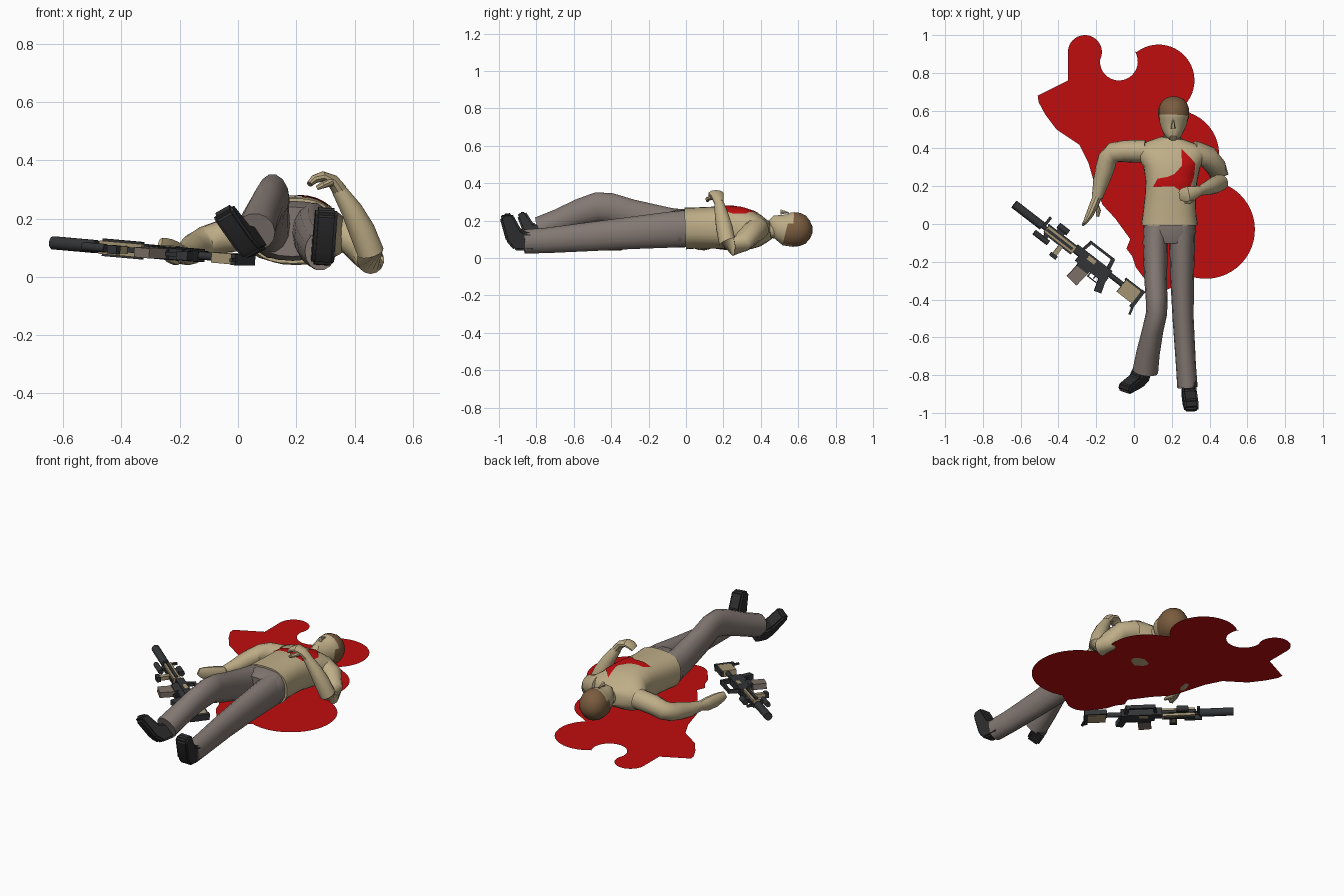
import bpy, bmesh, math
from mathutils import Vector, Matrix
from mathutils.bvhtree import BVHTree

if "Cube" in bpy.data.objects:
    bpy.data.objects.remove(bpy.data.objects["Cube"])


def material(name, rgb):
    m = bpy.data.materials.new(name)
    m.diffuse_color = [((c / 255 + .055) / 1.055) ** 2.4 for c in rgb] + [1]
    m.use_nodes = True
    m.node_tree.nodes["Principled BSDF"].inputs["Base Color"].default_value = m.diffuse_color
    return m


TAN = material("tan cloth and skin", (190, 173, 135))
GREY = material("trouser grey", (132, 121, 115))
BLACK = material("boot black", (46, 46, 48))
HAIR = material("hair brown", (122, 92, 62))
RED = material("red", (192, 13, 14))
METAL = material("gun dark", (52, 53, 55))
GUNTAN = material("gun tan", (168, 152, 118))
MAG = material("magazine brown", (128, 115, 106))


def finish(name, bm, mats, angle=40, recalc=True):
    if recalc:
        bmesh.ops.recalc_face_normals(bm, faces=bm.faces)
    me = bpy.data.meshes.new(name)
    bm.to_mesh(me)
    bm.free()
    ob = bpy.data.objects.new(name, me)
    bpy.context.collection.objects.link(ob)
    for m in mats:
        me.materials.append(m)
    if angle:
        bpy.ops.object.select_all(action='DESELECT')
        ob.select_set(True)
        bpy.context.view_layer.objects.active = ob
        bpy.ops.object.shade_smooth_by_angle(angle=math.radians(angle))
    return ob


def tube(name, pts, mat, ref=(0, 0, 1), n=14, power=1.0, extra=None, rule=None):
    """Loft of oval rings; each point is x, y, z, half width, half height."""
    bm = bmesh.new()
    P = [Vector(p[:3]) for p in pts]
    rings = []
    for i, p in enumerate(pts):
        t = (P[min(i + 1, len(P) - 1)] - P[max(i - 1, 0)]).normalized()
        side = t.cross(Vector(ref)).normalized()
        up = side.cross(t)
        ring = []
        for k in range(n):
            a = 2 * math.pi * k / n
            c, s = math.cos(a), math.sin(a)
            c = math.copysign(abs(c) ** power, c)
            s = math.copysign(abs(s) ** power, s)
            ring.append(bm.verts.new(P[i] + side * c * p[3] + up * s * p[-1]))
        rings.append(ring)
    for r0, r1 in zip(rings, rings[1:]):
        for k in range(n):
            bm.faces.new((r0[k], r0[(k + 1) % n], r1[(k + 1) % n], r1[k]))
    bm.faces.new(rings[0][::-1])
    bm.faces.new(rings[-1])
    if rule:
        for f in bm.faces:
            f.material_index = int(rule(f.calc_center_median()))
    return finish(name, bm, [mat] + ([extra] if extra else []))


def arc(cx, cy, r, a0, a1, n=24):
    return [(cx + r * math.cos(math.radians(a0 + (a1 - a0) * i / n)),
             cy + r * math.sin(math.radians(a0 + (a1 - a0) * i / n))) for i in range(n + 1)]


def flat(pts, z):
    bm = bmesh.new()
    f = bm.faces.new([bm.verts.new((x, y, z)) for x, y in pts])
    f.normal_update()
    if f.normal.z < 0:
        f.normal_flip()
    bmesh.ops.triangulate(bm, faces=bm.faces[:])
    return bm


# Pool on the ground
pool = [(-.51, .68), (-.35, .76)] + arc(-.26, .91, .09, 180, -28)
pool += arc(-.08, .86, .1, 184, 392) + arc(.13, .76, .19, 128, -50)
pool += arc(.22, .37, .23, 68, -28) + arc(.38, -.03, .26, 68, -110)
pool += arc(.15, -.25, .1, -62, -150, 8)
pool += [(.01, -.23), (-.01, -.17), (-.04, -.13), (-.02, -.08), (-.1, .03), (-.165, .1),
         (-.2, .18), (-.24, .32), (-.29, .42), (-.41, .5), (-.47, .58), (-.505, .645)]
finish("pool", flat(pool, .045), [RED], 0, False)

# Torso
torso = tube("torso", [(.188, -.005, .158, .15, .112), (.188, .05, .16, .142, .11), (.192, .14, .162, .135, .112),
                       (.197, .22, .162, .136, .115), (.2, .3, .155, .15, .115), (.2, .36, .147, .185, .1),
                       (.2, .4, .145, .18, .083), (.2, .43, .145, .13, .062), (.203, .455, .147, .06, .045)],
             TAN, n=28, power=.8)

# Wound patch laid over the chest
bm = flat([(.25, .4), (.3, .35), (.325, .32), (.318, .25), (.3, .2), (.24, .18), (.21, .2), (.1, .195),
           (.125, .24), (.18, .25), (.215, .265), (.255, .31)], 1)
bmesh.ops.subdivide_edges(bm, edges=bm.edges[:], cuts=5, use_grid_fill=True)
bvh = BVHTree.FromObject(torso, bpy.context.evaluated_depsgraph_get())
for v in bm.verts:
    hit = bvh.ray_cast(v.co, Vector((0, 0, -1)))
    v.co.z = hit[0].z + .005 if hit[0] else .16
finish("wound", bm, [RED], 40, False)

# Head, neck, hair
tube("neck", [(.2, .41, .148, .055, .05), (.203, .46, .15, .045, .045), (.207, .53, .145, .045, .05)], TAN)
tube("head", [(.207, .455, .212, .02, .02), (.207, .475, .192, .045, .05), (.207, .505, .17, .062, .073),
              (.208, .54, .155, .074, .092), (.21, .575, .152, .082, .094), (.21, .61, .152, .082, .09),
              (.21, .64, .15, .07, .076), (.21, .662, .15, .05, .05), (.21, .675, .15, .02, .02)],
     TAN, n=18, extra=HAIR, rule=lambda c: c.y > .545 + max(0, c.z - .14) * .4)
tube("nose", [(.207, .505, .245, .013, .016), (.207, .53, .245, .008, .008), (.207, .55, .24, .004, .004)], TAN, n=6)

# Arms and hands
tube("right_arm", [(.06, .385, .15, .06), (-.05, .385, .14, .058), (-.11, .378, .12, .055), (-.14, .345, .105, .052),
                   (-.155, .29, .095, .05), (-.175, .22, .082, .042), (-.195, .14, .08, .029)], TAN)
tube("right_hand", [(-.192, .15, .08, .024, .026), (-.212, .1, .08, .024, .042), (-.235, .05, .09, .02, .042),
                    (-.255, .015, .105, .013, .032), (-.268, -.002, .115, .008, .02)], TAN, n=10)
tube("right_thumb", [(-.205, .11, .06, .014), (-.188, .07, .055, .013), (-.192, .04, .06, .008)], TAN, n=8)
tube("left_arm", [(.31, .38, .155, .065), (.39, .355, .135, .06), (.435, .3, .085, .055), (.455, .25, .058, .048),
                  (.455, .22, .085, .046), (.425, .205, .16, .045), (.39, .19, .23, .037), (.345, .175, .3, .025)],
     TAN, ref=(0, 1, 0))
tube("left_hand", [(.35, .177, .295, .026), (.325, .168, .33, .022, .034), (.29, .16, .345, .018, .042),
                   (.262, .155, .335, .015, .038), (.245, .15, .318, .01, .03)], TAN, ref=(0, 1, 0), n=10)
tube("left_thumb", [(.32, .14, .325, .014), (.29, .115, .315, .012), (.27, .115, .305, .008)], TAN,
     ref=(1, 1, 0), n=8)

# Trousers
tube("hips", [(.188, .03, .16, .13, .1), (.188, -.04, .158, .142, .103), (.188, -.1, .155, .12, .085)],
     GREY, n=20, power=.8)
tube("left_trouser_leg", [(.255, .0, .157, .07, .1), (.255, -.1, .15, .068, .098), (.255, -.3, .133, .062, .088),
                          (.26, -.5, .115, .056, .08), (.275, -.75, .093, .053, .069), (.283, -.865, .088, .054, .066)],
     GREY)
tube("right_trouser_leg", [(.12, 0, .16, .07, .1), (.112, -.1, .18, .066, .092), (.115, -.3, .232, .06, .085),
                           (.12, -.41, .268, .057, .082), (.12, -.47, .272, .056, .082), (.1, -.56, .245, .056, .075),
                           (.075, -.68, .195, .062, .068), (.06, -.78, .155, .068, .068)], GREY)

# Boots: side profile in (along leg, toward toe), extruded sideways
BOOT = [(-.05, .04), (.02, .06), (.07, .15), (.115, .148), (.135, .125), (.1, 0), (.06, -.045), (-.05, -.05)]


def boot(name, origin, leg, toe, half=.038):
    leg, toe = Vector(leg), Vector(toe)
    side = leg.cross(toe).normalized() * half
    bm = bmesh.new()
    a, b = [[bm.verts.new(Vector(origin) + leg * p + toe * q + side * s) for p, q in BOOT] for s in (-1, 1)]
    bm.faces.new(a)
    bm.faces.new(b[::-1])
    n = len(BOOT)
    for i in range(n):
        bm.faces.new((a[i], b[i], b[(i + 1) % n], a[(i + 1) % n]))
    bmesh.ops.recalc_face_normals(bm, faces=bm.faces)
    bmesh.ops.bevel(bm, geom=bm.edges[:], offset=.01, segments=2, affect='EDGES', clamp_overlap=True)
    finish(name, bm, [BLACK])


boot("left_boot", (.29, -.86, .088), (.05, -1, 0), (.06, 0, 1))
boot("right_boot", (.04, -.785, .12), (-.2, -.72, -.1), (-.5, -.1, .82))

# Rifle lying on its side: u from muzzle to butt, v toward the sights, w upward
U = Vector((.79, -.61, -.07)).normalized()
V = Vector((.61, .79, 0)).normalized()
W = U.cross(V)
GUN = Matrix.Translation((-.635, .105, .117)) @ Matrix((U, V, W)).transposed().to_4x4()


def gbox(name, u0, u1, v0, v1, w, mat, lean=0, wc=0):
    bm = bmesh.new()
    M = Matrix.Translation(((u0 + u1) / 2, (v0 + v1) / 2, wc)) @ Matrix.Rotation(math.radians(lean), 4, 'Z')
    bmesh.ops.create_cube(bm, size=1, matrix=GUN @ M @ Matrix.Diagonal((u1 - u0, v1 - v0, w, 1)))
    finish("rifle_" + name, bm, [mat], 0)


def gcyl(name, u0, u1, v, r, mat, w=0, n=14):
    bm = bmesh.new()
    M = Matrix.Translation(((u0 + u1) / 2, v, w)) @ Matrix.Rotation(math.pi / 2, 4, 'Y')
    bmesh.ops.create_cone(bm, cap_ends=True, segments=n, radius1=r, radius2=r, depth=u1 - u0, matrix=GUN @ M)
    finish("rifle_" + name, bm, [mat])


gcyl("suppressor", 0, .19, 0, .023, METAL)
gcyl("barrel", .18, .45, 0, .012, METAL)
gbox("handguard", .215, .4, -.02, .022, .046, GUNTAN)
gbox("top_rail", .21, .4, .022, .03, .018, METAL)
gbox("lower_rail", .22, .4, -.028, -.02, .018, METAL)
gbox("side_rail", .22, .39, -.008, .008, .06, METAL)
gbox("front_sight", .19, .205, .0, .065, .012, METAL)
gcyl("optic", .255, .32, .055, .017, METAL)
gbox("optic_mount", .265, .31, .025, .045, .022, METAL)
gcyl("torch", .175, .27, -.052, .015, METAL)
gbox("torch_mount", .225, .25, -.045, -.02, .02, METAL)
gbox("foregrip", .32, .345, -.085, -.025, .024, GUNTAN)
gbox("foregrip_foot", .312, .353, -.1, -.078, .03, METAL)
gbox("upper_receiver", .4, .63, -.008, .038, .044, METAL)
gbox("lower_receiver", .44, .635, -.04, -.005, .038, METAL)
gbox("magazine_well", .46, .535, -.055, -.03, .042, METAL)
gbox("magazine", .458, .53, -.135, -.05, .034, MAG, -6)
gbox("carry_handle_bar", .44, .6, .082, .096, .022, METAL)
gbox("carry_handle_front", .435, .45, .03, .09, .022, METAL, -12)
gbox("carry_handle_rear", .59, .61, .03, .094, .026, METAL, 10)
gbox("ejection_port", .48, .53, .005, .028, .05, GUNTAN)
gbox("trigger_guard", .545, .605, -.066, -.06, .014, METAL)
gbox("trigger_guard_front", .54, .546, -.066, -.035, .014, METAL)
gbox("trigger", .572, .578, -.055, -.035, .008, METAL)
gbox("grip", .605, .645, -.1, -.03, .03, METAL, 18)
gcyl("stock_tube", .63, .78, .014, .014, METAL)
gbox("stock_body", .715, .82, -.035, .045, .036, GUNTAN)
gbox("stock_top", .71, .82, .04, .055, .03, METAL)
gbox("butt_plate", .815, .835, -.055, .057, .038, METAL)
gbox("sling_loop", .83, .842, -.09, -.04, .01, METAL, 15)
